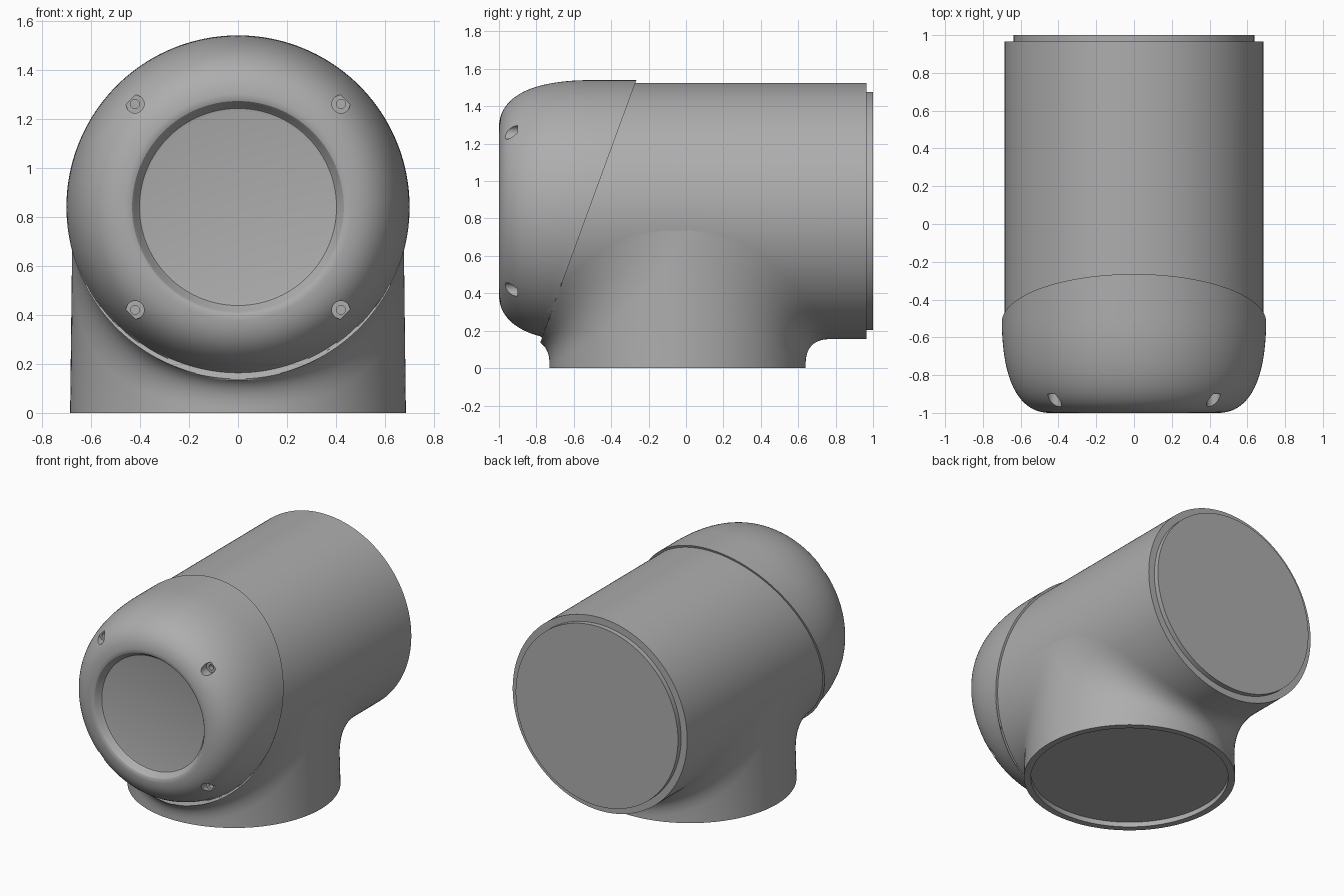
import bpy, bmesh
from math import sin, cos, pi, sqrt, copysign

cube = bpy.data.objects.get("Cube")
if cube:
    bpy.data.objects.remove(cube)

SEG = 160
AXIS_Z = 0.84      # height of the horizontal axis
TUBE_R = 0.685
NECK_Y = -0.045    # centre of the vertical neck

grey = bpy.data.materials.new("satin grey")
grey.use_nodes = True
GREY = (0.42, 0.42, 0.42, 1)
grey.diffuse_color = GREY
grey.node_tree.nodes["Principled BSDF"].inputs["Base Color"].default_value = GREY


def seam(z):
    """y of the slanted joint between cap and housing at height z"""
    return -0.78 + (z - 0.135) * 0.3665


def behind(x, y, z):
    return x, max(y, seam(z)), z


def ahead(x, y, z):
    return x, min(y, seam(z)), z


def turned(profile):
    """rings around the horizontal axis from (radius, y) pairs"""
    return [[(r * cos(2 * pi * i / SEG), y, AXIS_Z + r * sin(2 * pi * i / SEG))
             for i in range(SEG)] for r, y in profile]


def skin(name, rings, clamp=None):
    bm = bmesh.new()
    rows = [[bm.verts.new(clamp(*p) if clamp else p) for p in ring] for ring in rings]
    for a, b in zip(rows, rows[1:]):
        for i in range(SEG):
            j = (i + 1) % SEG
            bm.faces.new((a[i], a[j], b[j], b[i]))
    bmesh.ops.remove_doubles(bm, verts=bm.verts, dist=0.0001)
    bmesh.ops.dissolve_degenerate(bm, edges=bm.edges, dist=0.0001)
    bmesh.ops.recalc_face_normals(bm, faces=bm.faces)
    return finish(name, bm)


def finish(name, bm):
    mesh = bpy.data.meshes.new(name)
    bm.to_mesh(mesh)
    bm.free()
    mesh.materials.append(grey)
    ob = bpy.data.objects.new(name, mesh)
    bpy.context.collection.objects.link(ob)
    return ob


def activate(ob):
    bpy.ops.object.select_all(action='DESELECT')
    ob.select_set(True)
    bpy.context.view_layer.objects.active = ob


# Horizontal housing with the narrower collar at the rear
housing = skin("housing", turned([
    (0, -1), (TUBE_R, -1), (TUBE_R, 0.965), (0.637, 0.965), (0.637, 1), (0, 1)]), behind)

# Vertical neck: recessed underside, then a fillet running into the housing
angles = [2 * pi * (i + 0.5) / SEG for i in range(SEG)]
neck_rings = [[(r * cos(a), NECK_Y + r * sin(a), z) for a in angles]
              for r, z in ((0, 0.035), (0.64, 0.035), (0.64, 0), (TUBE_R, 0))]
STEPS = 20
for s in range(STEPS + 1):
    t = s / STEPS
    ring = []
    for a in angles:
        x, y = 0.677 * cos(a), NECK_Y + TUBE_R * sin(a)
        z = AXIS_Z - sqrt(TUBE_R ** 2 - x ** 2)
        f = (0.04 + 0.6 * z) * sqrt(abs(sin(a)))
        ring.append((x, y + copysign(f * t * t, sin(a)), z - f * (1 - t) ** 2))
    neck_rings.append(ring)
neck = skin("neck", neck_rings, behind)

# Front cap: dished centre, rounded shoulder, slanted back edge
dish = [(0, -0.95), (0.39, -0.95), (0.402, -0.953), (0.412, -0.965),
        (0.422, -0.983), (0.432, -0.995), (0.445, -1)]
shoulder = []
for s in range(1, 29):
    t = s / 28
    u = 1 - t
    shoulder.append((0.445 * u ** 3 + 1.8 * u * u * t + 2.1 * u * t * t + 0.7 * t ** 3,
                     -u ** 3 - 3 * u * u * t - 2.55 * u * t * t - 0.5 * t ** 3))
cap = skin("front_cap", turned(dish + shoulder + [(0.7, 0), (0, 0)]), ahead)

# Four stepped screw holes in the shoulder
cutter_bm = bmesh.new()
HOLE = [(0, -1.1), (0.037, -1.1), (0.037, -0.9), (0.018, -0.9), (0.018, -0.87), (0, -0.87)]
N = 24
for sx in (-1, 1):
    for sz in (-1, 1):
        rows = [[cutter_bm.verts.new((0.42 * sx + r * cos(2 * pi * i / N), y,
                                      AXIS_Z + 0.42 * sz + r * sin(2 * pi * i / N)))
                 for i in range(N)] for r, y in HOLE]
        for a, b in zip(rows, rows[1:]):
            for i in range(N):
                j = (i + 1) % N
                cutter_bm.faces.new((a[i], a[j], b[j], b[i]))
bmesh.ops.remove_doubles(cutter_bm, verts=cutter_bm.verts, dist=0.0001)
bmesh.ops.recalc_face_normals(cutter_bm, faces=cutter_bm.faces)
cutter = finish("screw_hole_cutter", cutter_bm)
cutter.hide_render = True
mod = cap.modifiers.new("screw holes", 'BOOLEAN')
mod.operation = 'DIFFERENCE'
mod.solver = 'EXACT'
mod.object = cutter
activate(cap)
bpy.ops.object.modifier_apply(modifier=mod.name)
bpy.data.objects.remove(cutter)

for ob in (housing, neck, cap):
    activate(ob)
    bpy.ops.object.shade_smooth_by_angle(angle=0.5)
